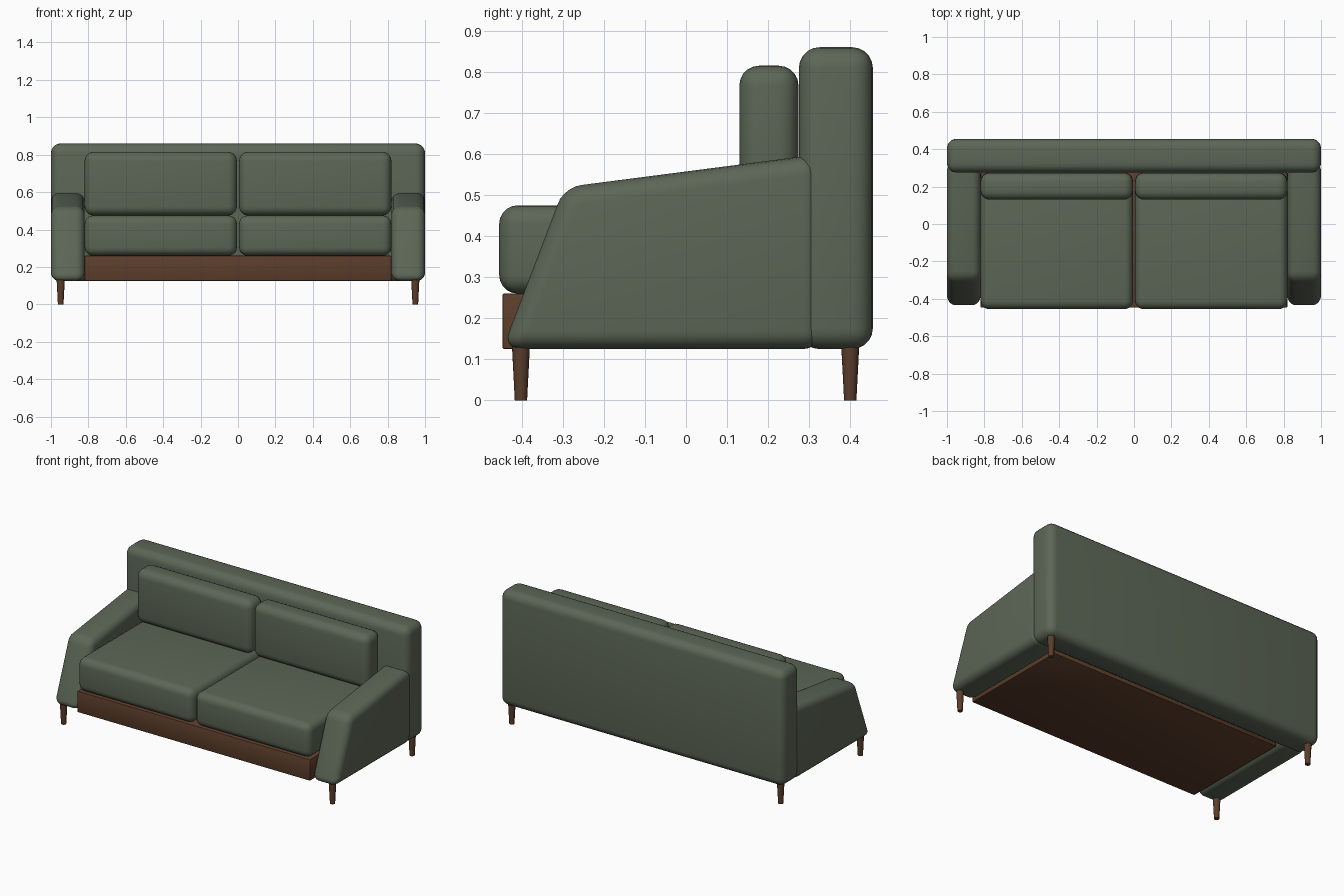
import bpy, bmesh, math

if "Cube" in bpy.data.objects:
    bpy.data.objects.remove(bpy.data.objects["Cube"], do_unlink=True)


def material(name, colour):
    m = bpy.data.materials.new(name)
    m.use_nodes = True
    m.diffuse_color = colour
    bsdf = m.node_tree.nodes["Principled BSDF"]
    bsdf.inputs["Base Color"].default_value = colour
    bsdf.inputs["Roughness"].default_value = 0.8
    return m


FABRIC = material("sage green fabric", (0.107, 0.133, 0.092, 1))
WOOD = material("walnut wood", (0.107, 0.048, 0.024, 1))


def finish(name, bm, mat, bevel=0.0, segments=5):
    """Turn a bmesh into an object with rounded edges and smooth shading."""
    bmesh.ops.recalc_face_normals(bm, faces=bm.faces)
    if bevel:
        bmesh.ops.bevel(bm, geom=bm.edges[:], offset=bevel, segments=segments,
                        profile=0.5, affect='EDGES', clamp_overlap=True)
    me = bpy.data.meshes.new(name)
    bm.to_mesh(me)
    bm.free()
    me.materials.append(mat)
    ob = bpy.data.objects.new(name, me)
    bpy.context.collection.objects.link(ob)
    bpy.ops.object.select_all(action='DESELECT')
    ob.select_set(True)
    bpy.context.view_layer.objects.active = ob
    bpy.ops.object.shade_smooth_by_angle(angle=math.radians(35))
    return ob


def extrude_profile(name, profile, x0, x1, mat, bevel, segments=5):
    """Extrude a (y, z) outline from x0 to x1 and round its edges."""
    bm = bmesh.new()
    face = bm.faces.new([bm.verts.new((x0, y, z)) for y, z in profile])
    new = bmesh.ops.extrude_face_region(bm, geom=[face])["geom"]
    verts = [v for v in new if isinstance(v, bmesh.types.BMVert)]
    bmesh.ops.translate(bm, vec=(x1 - x0, 0, 0), verts=verts)
    return finish(name, bm, mat, bevel, segments)


def box(name, x, y, z, mat, bevel, segments=5):
    outline = [(y[0], z[0]), (y[1], z[0]), (y[1], z[1]), (y[0], z[1])]
    return extrude_profile(name, outline, x[0], x[1], mat, bevel, segments)


def leg(name, x, y):
    """Tapered round leg, its top set into the upholstery."""
    bm = bmesh.new()
    bmesh.ops.create_cone(bm, cap_ends=True, segments=20, radius1=0.015,
                          radius2=0.022, depth=0.135)
    bmesh.ops.translate(bm, vec=(x, y, 0.0675), verts=bm.verts)
    return finish(name, bm, WOOD)


# Frame: full-width backrest and wooden base
box("backrest", (-1, 1), (0.275, 0.455), (0.125, 0.86), FABRIC, 0.05)
box("base", (-0.82, 0.82), (-0.447, 0.276), (0.125, 0.26), WOOD, 0.004, 2)

# Sloping arm outline, front edge raked back
ARM = [(-0.447, 0.125), (0.33, 0.125), (0.33, 0.6), (-0.297, 0.519)]

# Mirrored parts on both sides
for side, s in (("left", 1), ("right", -1)):
    extrude_profile(side + "_arm", ARM, 0.82 * s, 1.0 * s, FABRIC, 0.045)
    cushion_x = (0.006 * s, 0.82 * s)
    box(side + "_seat_cushion", cushion_x, (-0.455, 0.275), (0.26, 0.475), FABRIC, 0.045)
    box(side + "_back_cushion", cushion_x, (0.13, 0.274), (0.475, 0.815), FABRIC, 0.048)
    for end, y in (("front", -0.402), ("back", 0.4)):
        leg(f"{side}_{end}_leg", 0.948 * s, y)
